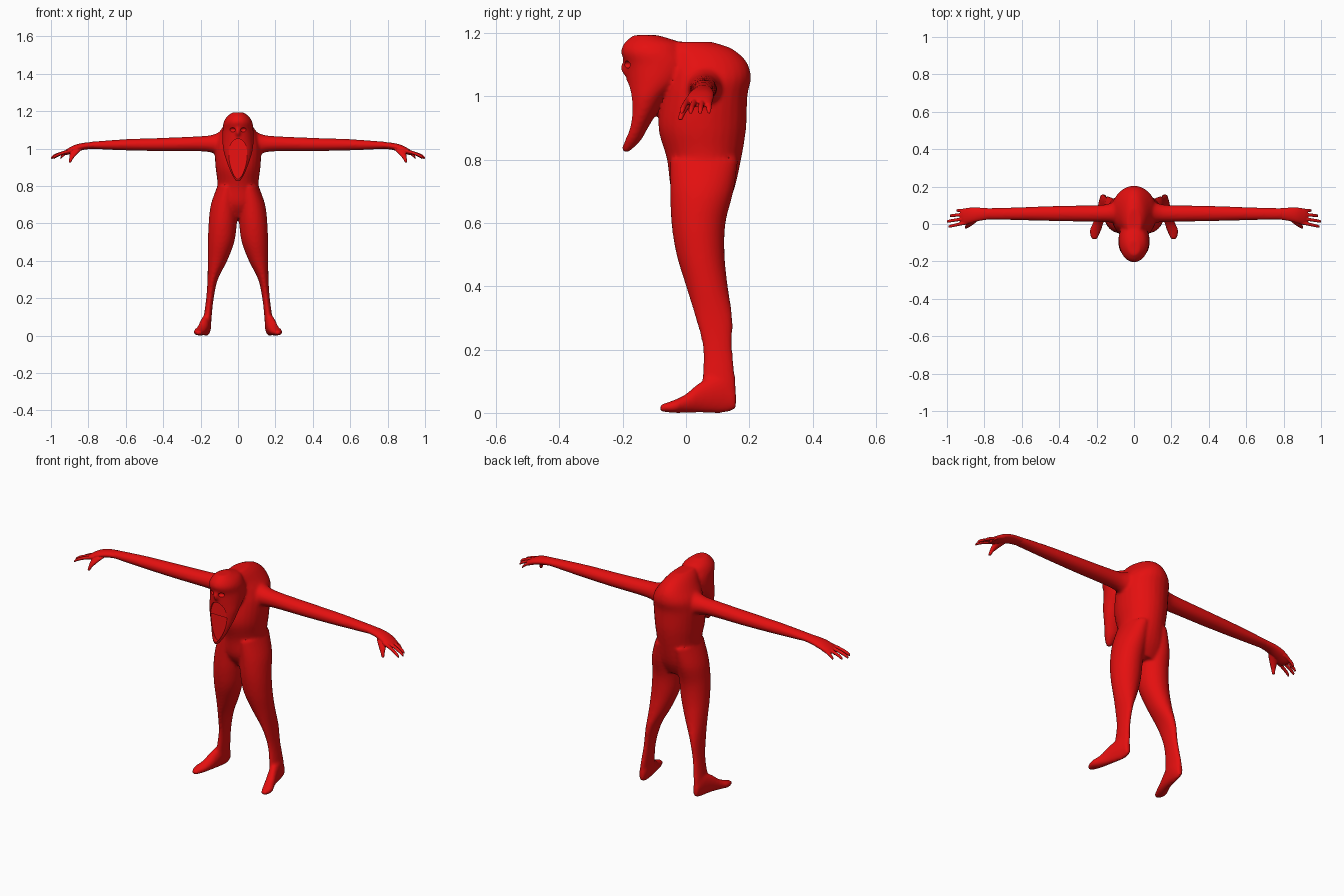
import bpy, bmesh, math
from mathutils import Matrix, Vector

if "Cube" in bpy.data.objects:
    bpy.data.objects.remove(bpy.data.objects["Cube"])

red = bpy.data.materials.new("red")
red.diffuse_color = (0.78, 0.005, 0.005, 1)
red.use_nodes = True
red.node_tree.nodes["Principled BSDF"].inputs["Base Color"].default_value = red.diffuse_color


def catmull(p0, p1, p2, p3, t):
    return [0.5 * (2 * b + (c - a) * t + (2 * a - 5 * b + 4 * c - d) * t * t
                   + (3 * b - a - 3 * c + d) * t ** 3) for a, b, c, d in zip(p0, p1, p2, p3)]


def loft(bm, axis, stations, side=1, n=28, steps=5):
    """Closed skin over ellipses; a station is (t, a0, a1, b0, b1), a and b being the other two axes."""
    s = [stations[0]] + list(stations) + [stations[-1]]
    rows = [catmull(*s[i:i + 4], k / steps) for i in range(len(s) - 3) for k in range(steps)]
    rows.append(stations[-1])
    others = [i for i in range(3) if i != axis]
    rings = []
    for t, a0, a1, b0, b1 in rows:
        ring = []
        for k in range(n):
            ang = 2 * math.pi * k / n
            co = Vector()
            co[axis] = t
            co[others[0]] = (a0 + a1) / 2 + (a1 - a0) / 2 * math.cos(ang)
            co[others[1]] = (b0 + b1) / 2 + (b1 - b0) / 2 * math.sin(ang)
            co.x *= side
            ring.append(bm.verts.new(co))
        rings.append(ring)
    faces = [bm.faces.new(rings[0]), bm.faces.new(rings[-1])]
    for r, q in zip(rings, rings[1:]):
        faces += [bm.faces.new((r[k], r[(k + 1) % n], q[(k + 1) % n], q[k])) for k in range(n)]
    bmesh.ops.recalc_face_normals(bm, faces=faces)


def make(name, bm):
    me = bpy.data.meshes.new(name)
    bm.to_mesh(me)
    bm.free()
    ob = bpy.data.objects.new(name, me)
    bpy.context.collection.objects.link(ob)
    return ob


def bake(ob):
    bpy.context.view_layer.update()
    me = bpy.data.meshes.new_from_object(ob.evaluated_get(bpy.context.evaluated_depsgraph_get()))
    ob.modifiers.clear()
    ob.data = me


def fuse(ob, voxel, rounds):
    """Merge the overlapping volumes into one soft skin."""
    m = ob.modifiers.new("fuse", 'REMESH')
    m.mode, m.voxel_size = 'VOXEL', voxel
    m = ob.modifiers.new("soften", 'SMOOTH')
    m.factor, m.iterations = 0.5, rounds
    bake(ob)


def finish(ob):
    ob.data.materials.clear()
    ob.data.materials.append(red)
    bpy.ops.object.select_all(action='DESELECT')
    ob.select_set(True)
    bpy.context.view_layer.objects.active = ob
    bpy.ops.object.shade_smooth_by_angle(angle=math.radians(35))


# Torso, narrowing to the hunched top of the back
body = bmesh.new()
loft(body, 2, [(.63, -.10, .10, .0, .115), (.70, -.132, .132, -.045, .15), (.80, -.11, .11, -.06, .174),
               (.90, -.12, .12, -.087, .19), (1.0, -.125, .125, -.075, .194), (1.06, -.115, .115, -.065, .205),
               (1.11, -.085, .085, -.07, .19), (1.15, -.058, .058, -.08, .145), (1.172, -.035, .035, -.07, .08)])

# Hooded head tapering down into the long pointed chin
loft(body, 2, [(.825, -.012, .012, -.202, -.178), (.86, -.033, .033, -.202, -.143), (.90, -.05, .05, -.19, -.12),
               (.95, -.068, .068, -.183, -.09), (1.0, -.08, .08, -.184, -.055), (1.05, -.084, .084, -.188, .0),
               (1.10, -.082, .082, -.192, .02), (1.14, -.077, .077, -.205, .0), (1.17, -.06, .06, -.193, -.02),
               (1.193, -.03, .03, -.165, -.09)])

for s in (1, -1):
    # Arms with flared shoulders
    loft(body, 0, [(.03, -.02, .15, .93, 1.125), (.08, -.005, .135, .955, 1.10), (.13, .008, .11, .975, 1.075),
                   (.20, .012, .10, .985, 1.066), (.40, .015, .097, .986, 1.057), (.60, .02, .09, .99, 1.05),
                   (.80, .024, .084, .999, 1.035)], s)
    # Legs
    loft(body, 2, [(.06, .143, .188, .04, .158), (.10, .141, .183, .05, .157), (.20, .13, .17, .054, .147),
                   (.30, .108, .163, .03, .147), (.40, .058, .162, .0, .132), (.50, .02, .161, -.03, .122),
                   (.60, .006, .157, -.046, .125), (.70, .0, .145, -.05, .15), (.80, .0, .11, -.05, .165)], s)
    # Feet turned outward
    loft(body, 1, [(-.083, .198, .226, .004, .026), (-.04, .178, .238, .0, .04), (.0, .165, .222, .0, .06),
                   (.05, .152, .205, .0, .10), (.12, .143, .188, .0, .12), (.158, .152, .178, .012, .07)], s)

# Small nose under the brow
bmesh.ops.create_uvsphere(body, u_segments=16, v_segments=10, radius=.016,
                          matrix=Matrix.Translation((0, -.19, 1.09)) @ Matrix.Diagonal((.8, 1, 1.6, 1)))
body = make("body", body)
fuse(body, .007, 7)


def cut(name, bm):
    tool = make(name, bm)
    m = body.modifiers.new(name, 'BOOLEAN')
    m.operation, m.solver, m.object = 'DIFFERENCE', 'EXACT', tool
    tool.hide_render = True
    tool.hide_set(True)


# Flat egg-shaped mouth opening, stepped back below the upper lip
for name, top, depth in (("mouth_cutter", 1.055, 0), ("lower_mouth_cutter", .985, .006)):
    bm = bmesh.new()
    front, back = [], []
    for k in range(48):
        a = 2 * math.pi * k / 48
        z = .945 + .107 * math.sin(a)
        x = .048 * math.cos(a) * (1 + .25 * math.sin(a))
        if z <= top:
            front.append(bm.verts.new((x, -.3, z)))
            back.append(bm.verts.new((x, -.171 + depth + .09 * (z - .945), z)))
    bm.faces.new(front)
    bm.faces.new(back)
    for i in range(len(front)):
        j = (i + 1) % len(front)
        bm.faces.new((front[i], front[j], back[j], back[i]))
    bmesh.ops.recalc_face_normals(bm, faces=bm.faces)
    cut(name, bm)

# Eye sockets
for s in (1, -1):
    bm = bmesh.new()
    bmesh.ops.create_uvsphere(bm, u_segments=20, v_segments=12, radius=.015,
                              matrix=Matrix.Translation((s * .03, -.187, 1.1)) @ Matrix.Diagonal((1.2, 1, .8, 1)))
    cut("eye_cutter", bm)
bake(body)
finish(body)

# Hands: palm, four drooping fingers and a thumb
for s, name in ((1, "left_hand"), (-1, "right_hand")):
    bm = bmesh.new()
    loft(bm, 0, [(.76, .026, .083, 1.0, 1.036), (.82, .018, .087, .994, 1.031), (.87, .006, .088, .98, 1.02),
                 (.91, .0, .082, .967, 1.0), (.93, .012, .07, .965, .985)], s)
    for base, tip_x, tip_y in ((.01, .992, -.014), (.032, 1.001, .014), (.054, .985, .044), (.074, .95, .072)):
        path = []
        for f, z, r in ((0, .99, .011), (.5, .976, .009), (.85, .96, .0085), (1, .948, .006)):
            y = base + (tip_y - base) * f
            path.append((.885 + (tip_x - .885) * f, y - r, y + r, z - r, z + r))
        loft(bm, 0, path, s, 12)
    loft(bm, 2, [(.925, .892, .906, -.026, -.012), (.945, .882, .903, -.022, -.002),
                 (.97, .86, .9, -.012, .016), (.995, .835, .89, .004, .04)], s, 16)
    hand = make(name, bm)
    fuse(hand, .003, 4)
    finish(hand)
